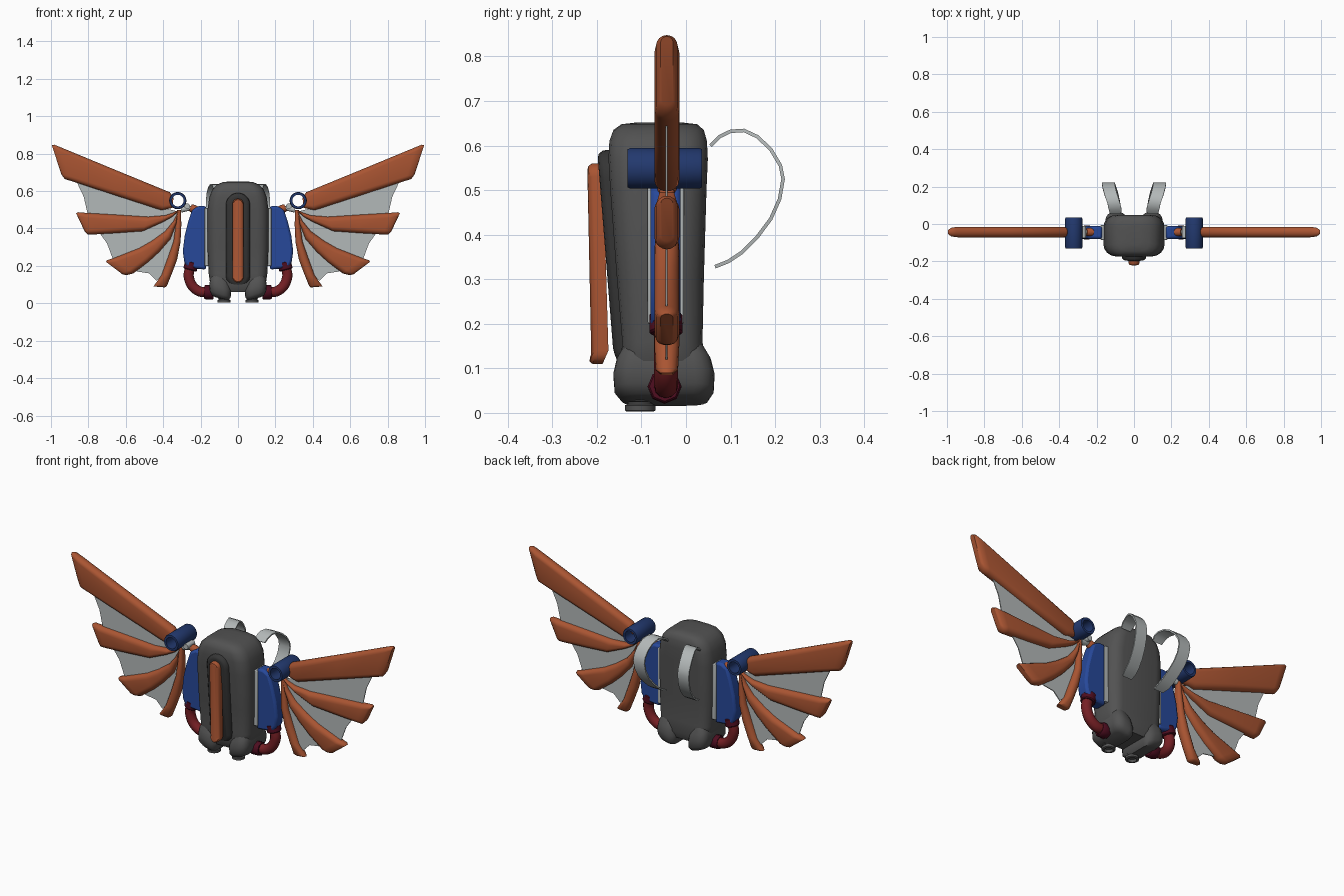
import bpy, bmesh, math
from mathutils import Vector as V

if "Cube" in bpy.data.objects:
    bpy.data.objects.remove(bpy.data.objects["Cube"])


def material(name, r, g, b):
    m = bpy.data.materials.new(name)
    m.diffuse_color = (r, g, b, 1)
    m.use_nodes = True
    m.node_tree.nodes["Principled BSDF"].inputs["Base Color"].default_value = m.diffuse_color
    return m


GREY = material("body grey", .085, .085, .085)
DARK = material("dark grey", .036, .036, .036)
ORANGE = material("copper orange", .40, .09, .032)
BLUE = material("panel blue", .02, .065, .32)
NAVY = material("navy", .016, .04, .155)
RED = material("hose red", .18, .014, .018)
MAROON = material("maroon", .075, .004, .014)
LIGHT = material("light grey", .45, .48, .48)


def finish(name, bm, mat, bevel=0, angle=40):
    bmesh.ops.recalc_face_normals(bm, faces=bm.faces)
    me = bpy.data.meshes.new(name)
    bm.to_mesh(me)
    bm.free()
    me.materials.append(mat)
    ob = bpy.data.objects.new(name, me)
    bpy.context.collection.objects.link(ob)
    bpy.ops.object.select_all(action='DESELECT')
    ob.select_set(True)
    bpy.context.view_layer.objects.active = ob
    if bevel:
        b = ob.modifiers.new("bevel", 'BEVEL')
        b.width, b.segments, b.limit_method = bevel, 2, 'ANGLE'
    bpy.ops.object.shade_smooth_by_angle(angle=math.radians(angle))
    return ob


def rrect(hw, hh, r, n=4):
    """Rounded rectangle outline."""
    r = min(r, hw, hh)
    pts = []
    for q, (sx, sy) in enumerate(((1, 1), (-1, 1), (-1, -1), (1, -1))):
        for i in range(n + 1):
            a = math.pi / 2 * (q + i / n)
            pts.append((sx * (hw - r) + r * math.cos(a), sy * (hh - r) + r * math.sin(a)))
    return pts


def loft(name, rings, mat, closed=False, angle=40):
    bm = bmesh.new()
    vs = [[bm.verts.new(p) for p in ring] for ring in rings]
    n = len(vs[0])
    pairs = list(zip(vs, vs[1:])) + ([(vs[-1], vs[0])] if closed else [])
    for a, b in pairs:
        for i in range(n):
            bm.faces.new((a[i], a[(i + 1) % n], b[(i + 1) % n], b[i]))
    if not closed:
        bm.faces.new(vs[0])
        bm.faces.new(vs[-1])
    bmesh.ops.remove_doubles(bm, verts=bm.verts, dist=1e-5)
    return finish(name, bm, mat, angle=angle)


def plate(name, outline, y0, y1, mat, bevel=0):
    """Outline in x, z extruded along y."""
    bm = bmesh.new()
    f = bm.faces.new([bm.verts.new((x, y0, z)) for x, z in outline])
    ext = bmesh.ops.extrude_face_region(bm, geom=[f])
    vs = [v for v in ext['geom'] if isinstance(v, bmesh.types.BMVert)]
    bmesh.ops.translate(bm, verts=vs, vec=(0, y1 - y0, 0))
    return finish(name, bm, mat, bevel)


def tube(name, a, b, profile, mat, n=24, closed=False):
    """Turned part from a to b; profile holds (fraction, radius)."""
    a, b = V(a), V(b)
    d = (b - a).normalized()
    u = d.orthogonal().normalized()
    w = d.cross(u)
    ang = [math.tau * i / n for i in range(n)]
    return loft(name, [[a.lerp(b, t) + r * (u * math.cos(k) + w * math.sin(k)) for k in ang]
                       for t, r in profile], mat, closed)


def stack(name, rows, mat, cx=0, tilt=0):
    """Rows of z, half width, front y, back y, corner radius."""
    return loft(name, [[(cx + x, (f + b) / 2 + y, z + tilt * x) for x, y in rrect(hw, (b - f) / 2, r)]
                       for z, hw, f, b, r in rows], mat, angle=50)


# Main body
stack("pack_body", [(.06, .12, -.13, .03, .04), (.10, .148, -.148, .045, .05), (.16, .157, -.143, .037, .055),
                    (.30, .163, -.155, .040, .06), (.50, .163, -.170, .046, .06), (.57, .153, -.174, .049, .06),
                    (.61, .137, -.172, .047, .06), (.635, .112, -.163, .040, .055), (.648, .08, -.145, .025, .045),
                    (.652, .04, -.11, -.01, .03)], GREY)


# Front ridge and copper strip, both leaning forward
def leaning(name, layers, zc, y_at, mat):
    loft(name, [[(x, y_at(zc + z) + dy, zc + z) for x, z in rrect(hw, hh, hw, 5)]
                for hw, hh, dy in layers], mat)


leaning("front_ridge", [(.068, .258, .05), (.064, .254, .012), (.055, .245, .002), (.045, .235, 0)],
        .335, lambda z: -.165 - .08 * (z - .16) + max(0, .14 - z) * .3, DARK)
leaning("copper_strip", [(.03, .225, .035), (.03, .225, .012), (.024, .219, .003), (.014, .209, 0)],
        .335, lambda z: -.222 + .068 * (.55 - z) - max(0, .17 - z) * .5, ORANGE)

# Feathers: pairs of upper and lower edge points, with a thickness scale
FEATHERS = [
    [(.345, .565, .35, .51, .7), (.365, .594, .41, .497, 1), (.66, .715, .66, .578, 1), (.95, .835, .895, .655, 1),
     (.982, .848, .926, .664, .85), (.995, .845, .945, .69, .5)],
    [(.315, .50, .325, .485, .6), (.345, .485, .355, .46, .8), (.39, .470, .40, .435, 1), (.48, .463, .51, .385, 1),
     (.65, .474, .65, .375, 1), (.82, .484, .775, .368, 1), (.855, .487, .802, .367, .85), (.866, .482, .82, .385, .5)],
    [(.313, .50, .32, .49, .6), (.345, .44, .33, .425, .8), (.39, .385, .36, .345, 1), (.46, .335, .42, .275, 1),
     (.53, .295, .48, .22, 1), (.67, .24, .56, .16, 1), (.70, .23, .59, .152, .85), (.706, .222, .615, .153, .5)],
    [(.325, .50, .305, .50, .6), (.333, .42, .303, .42, .8), (.345, .33, .307, .33, 1), (.375, .245, .325, .235, 1),
     (.41, .15, .355, .155, 1), (.445, .10, .38, .093, .9), (.452, .09, .39, .085, .5)]]


def feather(name, rows, s):
    rings = []
    for ux, uz, lx, lz, k in rows:
        u, l = V((s * ux, -.043, uz)), V((s * lx, -.043, lz))
        c, d = (u + l) / 2, (u - l).normalized()
        rings.append([c + d * a + V((0, b, 0)) for a, b in rrect((u - l).length / 2, .028 * k, .028 * k)])
    loft(name, rings, ORANGE, angle=50)


MEMBRANE = [(.40, .51), (.87, .665), (.825, .57), (.80, .46), (.75, .39), (.70, .32), (.665, .225), (.54, .17),
            (.475, .16), (.435, .12), (.36, .2), (.32, .35), (.315, .49)]
PANEL = [(.17, .52), (.21, .52), (.245, .50), (.265, .44), (.285, .36), (.295, .28), (.288, .225), (.27, .19), (.17, .18)]
STRAP = [(.055, .60, .10), (.075, .62, .10), (.10, .632, .105), (.13, .634, .115), (.16, .620, .125),
         (.19, .592, .133), (.212, .555, .137), (.218, .525, .137), (.21, .48, .134), (.19, .435, .127),
         (.16, .395, .118), (.125, .36, .11), (.095, .34, .105), (.065, .328, .10)]

for s, side in ((1, "right"), (-1, "left")):
    # Foot lobe and nozzle
    stack(side + "_foot", [(.025, .03, -.12, .03, .03), (.03, .045, -.145, .05, .035), (.05, .056, -.16, .062, .04),
                           (.085, .058, -.163, .064, .045), (.12, .052, -.155, .055, .04), (.165, .03, -.13, .03, .03)],
          GREY, cx=s * .095, tilt=s * .3)
    tube(side + "_nozzle", (s * .075, -.103, .05), (s * .075, -.103, .003),
         [(0, .033), (.5, .033), (.55, .028), (.65, .028), (.7, .034), (.95, .034), (1, .03), (1, .022), (.7, .02)], GREY)

    # Wing
    for i, rows in enumerate(FEATHERS):
        feather(f"{side}_feather_{i + 1}", rows, s)
    plate(side + "_membrane", [(s * x, z) for x, z in MEMBRANE], -.046, -.041, LIGHT)

    # Side panel with mounting strip
    plate(side + "_panel", [(s * x, z) for x, z in PANEL], -.08, -.012, BLUE, .012)
    plate(side + "_panel_mount", [(s * x, z) for x, z in ((.15, .2), (.178, .2), (.178, .51), (.15, .51))],
          -.086, -.005, LIGHT, .004)

    # Shoulder tube and linkage
    tube(side + "_shoulder_tube", (s * .322, -.131, .549), (s * .322, .036, .549),
         [(0, .031), (0, .043), (.04, .046), (.96, .046), (1, .043), (1, .031)], NAVY, 28, True)
    tube(side + "_link_arm", (s * .19, -.043, .485), (s * .255, -.043, .512), [(0, .022), (.9, .022), (1, .018)], ORANGE, 12)
    tube(side + "_link_pin", (s * .272, -.075, .52), (s * .272, -.01, .52), [(0, .015), (1, .015)], LIGHT, 16)
    tube(side + "_link_rod", (s * .25, -.043, .51), (s * .305, -.043, .50), [(0, .012), (1, .016)], LIGHT, 12)

    # Hose and collars
    cu = bpy.data.curves.new(side + "_hose", 'CURVE')
    cu.dimensions, cu.bevel_depth, cu.bevel_resolution = '3D', .027, 4
    sp = cu.splines.new('BEZIER')
    path = [(.25, .21), (.262, .135), (.215, .068), (.14, .062)]
    sp.bezier_points.add(len(path) - 1)
    for p, (x, z) in zip(sp.bezier_points, path):
        p.co = (s * x, -.045, z)
        p.handle_left_type = p.handle_right_type = 'AUTO'
    cu.materials.append(RED)
    ob = bpy.data.objects.new(side + "_hose", cu)
    bpy.context.collection.objects.link(ob)
    bpy.ops.object.select_all(action='DESELECT')
    ob.select_set(True)
    bpy.context.view_layer.objects.active = ob
    bpy.ops.object.convert(target='MESH')
    collar = [(0, .034), (.1, .038), (.9, .038), (1, .034)]
    tube(side + "_upper_collar", (s * .246, -.045, .222), (s * .257, -.045, .178), collar, MAROON, 12)
    tube(side + "_lower_collar", (s * .13, -.048, .058), (s * .18, -.048, .060), collar, MAROON, 8)

    # Shoulder strap
    rings = []
    for i, (y, z, x) in enumerate(STRAP):
        a, b = STRAP[max(i - 1, 0)], STRAP[min(i + 1, len(STRAP) - 1)]
        t = V((0, b[0] - a[0], b[1] - a[1])).normalized()
        nrm = V((0, -t.z, t.y))
        c = V((s * x, y, z))
        hw = .034 if 0 < i < len(STRAP) - 1 else .028
        rings.append([c + V((w, 0, 0)) + nrm * h for w, h in ((-hw, -.004), (hw, -.004), (hw, .004), (-hw, .004))])
    loft(side + "_strap", rings, LIGHT)
